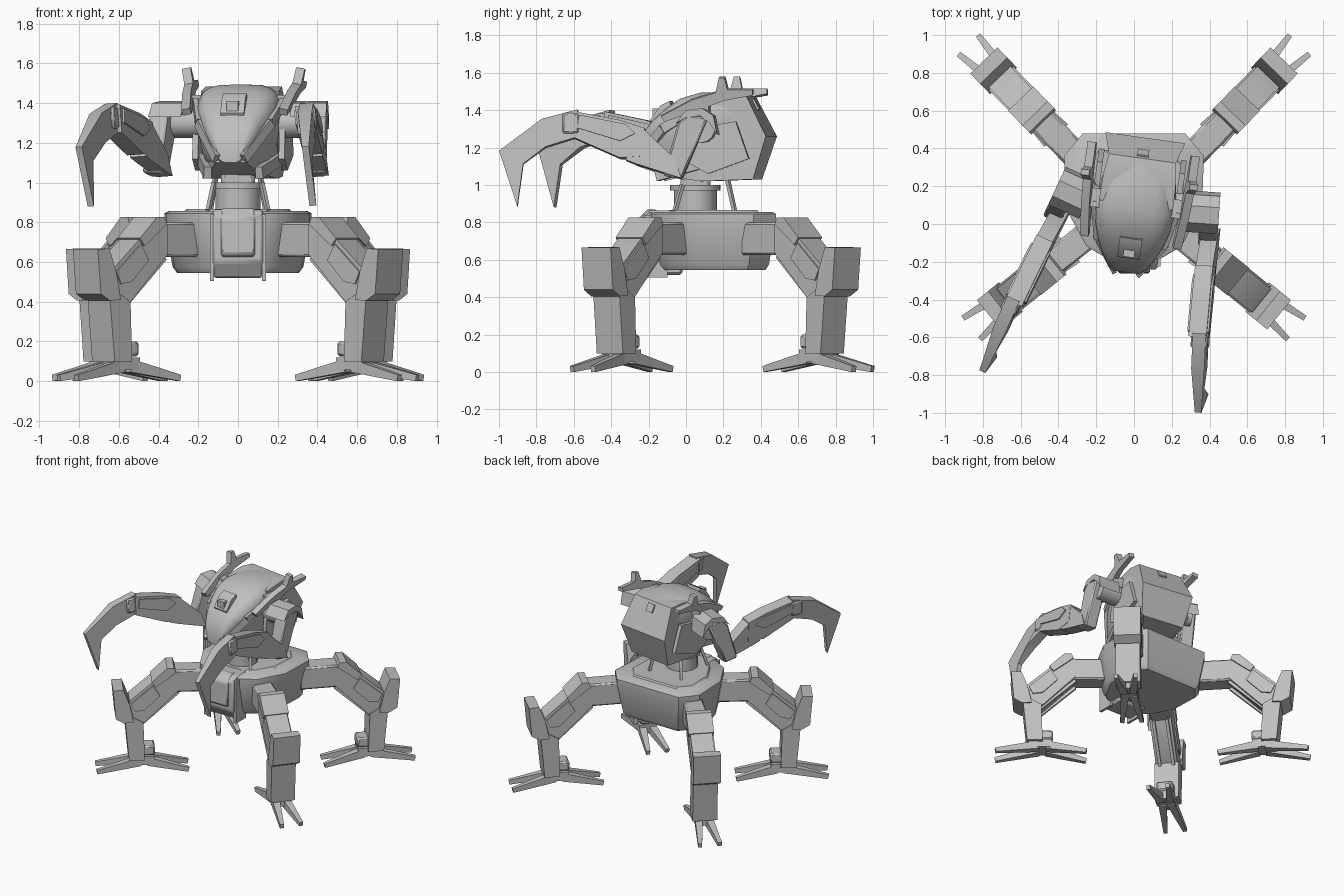
import bpy, bmesh
from math import radians, sin, cos, pi, copysign
from mathutils import Matrix, Vector

cube = bpy.data.objects.get("Cube")
if cube:
    bpy.data.objects.remove(cube, do_unlink=True)

grey = bpy.data.materials.new("plain_grey")
grey.use_nodes = True
GREY = (0.52, 0.52, 0.52, 1)
grey.diffuse_color = GREY
grey.node_tree.nodes["Principled BSDF"].inputs["Base Color"].default_value = GREY


def frame(x, y, deg):
    """Local x points along the heading, local y sideways, z up."""
    return Matrix.Translation((x, y, 0)) @ Matrix.Rotation(radians(deg), 4, "Z")


def roll(deg, y, z):
    """Turn about the heading axis through a point."""
    pivot = Matrix.Translation((0, y, z))
    return pivot @ Matrix.Rotation(radians(deg), 4, "X") @ pivot.inverted()


def finish(name, bm, M, bevel=0):
    bm.transform(M)
    bmesh.ops.recalc_face_normals(bm, faces=bm.faces)
    me = bpy.data.meshes.new(name)
    bm.to_mesh(me)
    bm.free()
    me.materials.append(grey)
    me.shade_smooth()
    me.set_sharp_from_angle(angle=radians(32))
    ob = bpy.data.objects.new(name, me)
    bpy.context.collection.objects.link(ob)
    if bevel:
        mod = ob.modifiers.new("edge", "BEVEL")
        mod.width = bevel
        mod.segments = 1


def loft(name, rings, M=Matrix(), bevel=0):
    """Skin a list of equal-length point rings and cap both ends."""
    bm = bmesh.new()
    vs = [[bm.verts.new(p) for p in r] for r in rings]
    n = len(vs[0])
    for a, b in zip(vs, vs[1:]):
        for i in range(n):
            j = (i + 1) % n
            bm.faces.new((a[i], a[j], b[j], b[i]))
    bm.faces.new(vs[0])
    bm.faces.new(vs[-1])
    finish(name, bm, M, bevel)


def prism(name, pts, w, M=Matrix(), off=0, taper=lambda u, z: 1, bevel=0):
    """Side profile (along, height) extruded sideways by width w."""
    rings = [[(u, off + s * w / 2 * taper(u, z), z) for u, z in pts] for s in (-1, 1)]
    loft(name, rings, M, bevel)


def block(name, u0, u1, z0, z1, w, M=Matrix(), off=0, bevel=0):
    prism(name, [(u0, z0), (u1, z0), (u1, z1), (u0, z1)], w, M, off, bevel=bevel)


def beam(name, a, b, w, h, M=Matrix(), end=1.0):
    """Straight bar from a to b, its far end scaled by end."""
    a, b = Vector(a), Vector(b)
    d = (b - a).normalized()
    side = d.cross(Vector((0, 0, 1))).normalized()
    up = side.cross(d)
    corners = [(-1, -1), (1, -1), (1, 1), (-1, 1)]
    rings = [[p + side * (i * w * k / 2) + up * (j * h * k / 2) for i, j in corners]
             for p, k in ((a, 1), (b, end))]
    loft(name, rings, M)


def drum(name, r, depth, centre, axis, M=Matrix(), n=14):
    bm = bmesh.new()
    bmesh.ops.create_cone(bm, cap_ends=True, segments=n, radius1=r, radius2=r, depth=depth)
    turn = Matrix.Rotation(pi / 2, 4, "X") if axis == "side" else Matrix()
    finish(name, bm, M @ Matrix.Translation(centre) @ turn)


# Lower hull: one outline stacked at several heights
half = [(.27, .48), (.37, .36), (.36, .08), (.25, -.12), (.13, -.19)]
outline = half + [(-x, y) for x, y in reversed(half)]


def hull_stack(name, levels):
    loft(name, [[(x * k, .15 + (y - .15) * k, z) for x, y in outline] for z, k in levels])


hull_stack("hull", [(.545, .83), (.575, .89), (.81, 1), (.845, 1), (.856, .95)])
hull_stack("deck_plate", [(.85, .74), (.867, .70)])

# Front housing with a hatch
F = frame(0, 0, -90)
prism("front_housing", [(.02, .52), (.19, .52), (.24, .60), (.24, .83), (.2, .865), (.02, .865)],
      .25, F, bevel=.012)
prism("front_hatch", [(.23, .62), (.262, .64), (.256, .82), (.2, .875), (.15, .865)], .17, F, bevel=.01)
for s in (-1, 1):
    block("housing_rail", .1, .225, .505, .84, .02, F, s * .13)

# Waist column with turning ring, yoke and struts
drum("waist_column", .115, .14, (0, .05, .91), "up")
drum("waist_ring", .135, .03, (0, .05, .985), "up", n=20)
block("waist_yoke", -.13, .03, .95, 1.07, .17, F, bevel=.02)
for s in (-1, 1):
    beam("waist_strut", (s * .11, .22, 1.04), (s * .14, .26, .86), .02, .02)
    beam("waist_brace", (s * .12, -.02, 1.0), (s * .15, -.06, .86), .02, .02)


# Legs
def leg(M, tag):
    block(tag + "_hip", -.50, -.19, .625, .80, .145, M, bevel=.012)
    prism(tag + "_thigh", [(-.24, .64), (-.24, .79), (-.12, .77), (.11, .57), (.12, .44),
                           (.04, .39), (.0, .40)], .16, M)
    prism(tag + "_knee_cap", [(-.225, .79), (-.21, .827), (-.16, .827), (-.05, .72),
                              (-.08, .68), (-.16, .74)], .185, M)
    prism(tag + "_thigh_cover", [(-.06, .69), (.10, .55), (.07, .49), (.0, .50), (-.11, .61)], .18, M)
    for s in (-1, 1):
        beam(tag + "_piston", (-.24, s * .05, .62), (.02, s * .05, .38), .022, .022, M)
    prism(tag + "_shin", [(0, .10), (.113, .10), (.142, .41), (.195, .44), (.222, .66), (.155, .66),
                          (.10, .52), (.08, .44), (.01, .40)], .18, M)
    prism(tag + "_shin_guard", [(.08, .41), (.15, .405), (.21, .44), (.23, .665), (.155, .668),
                                (.11, .55)], .2, M)
    block(tag + "_ankle_lug", -.075, .02, .125, .20, .12, M, bevel=.012)
    block(tag + "_foot_hub", -.07, .1, .055, .12, .13, M)
    for end in (-.32, .345):
        d = copysign(1, end)
        for s in (-1, 1):
            beam(tag + "_toe", (d * .03, s * .033, .077), (end, s * .072, .016), .058, .065, M, .5)


mirror = Matrix.Scale(-1, 4, (1, 0, 0))
for tag, M in (("rear", frame(.635, .70, 46)), ("front", frame(.59, -.336, -39))):
    leg(M, "left_" + tag + "_leg")
    leg(mirror @ M, "right_" + tag + "_leg")

# Upper body, turned slightly to its right
T = frame(.01, .1, -98)


def section(u, hw, lo, hi, n=24):
    """Rounded-square cross-section, narrower towards the bottom."""
    pts = []
    for i in range(n):
        c, v = (copysign(abs(f) ** .6, f) for f in (cos(2 * pi * i / n), sin(2 * pi * i / n)))
        pts.append((u, hw * c * (.86 + .14 * v), (lo + hi) / 2 + (hi - lo) / 2 * v))
    return pts


stations = [(-.24, .19, 1.06, 1.475), (-.12, .22, 1.04, 1.495), (.02, .238, 1.04, 1.495),
            (.12, .225, 1.04, 1.465), (.2, .195, 1.06, 1.41), (.28, .15, 1.08, 1.34),
            (.33, .115, 1.09, 1.27), (.36, .075, 1.10, 1.19)]
loft("canopy", [section(*s) for s in stations], T)
prism("rear_shell", [(.0, 1.02), (-.285, 1.03), (-.36, 1.26), (-.25, 1.475), (-.15, 1.485), (.0, 1.46)],
      .46, T, taper=lambda u, z: 1 - .7 * abs(z - 1.26) - (.07 if u < -.2 else 0))
prism("chin", [(.0, 1.02), (.2, 1.05), (.35, 1.10), (.33, 1.16), (.0, 1.2)], .38, T,
      taper=lambda u, z: 1 - 1.7 * max(u, 0))
beam("rear_hatch", (-.255, 0, 1.455), (-.285, 0, 1.40), .06, .03, T)

# Brow sensor, rails, side panels and horns
prism("brow_frame", [(.17, 1.41), (.27, 1.32), (.285, 1.35), (.23, 1.425), (.18, 1.45)], .12, T)
block("brow_lens", .2, .278, 1.36, 1.41, .06, T)
for s in (-1, 1):
    beam("canopy_rail", (.0, s * .23, 1.42), (.2, s * .185, 1.30), .025, .05, T)
    beam("nose_rail", (.2, s * .185, 1.30), (.36, s * .07, 1.12), .025, .05, T)
    beam("jaw_rail", (-.02, s * .2, 1.12), (.24, s * .13, 1.05), .04, .06, T)
    prism("side_panel", [(-.27, 1.14), (-.05, 1.06), (.06, 1.12), (.04, 1.3), (-.2, 1.34)], .03, T, s * .22)
    H = T @ roll(-s * 11.5, s * .255, 1.4) @ Matrix.Translation((0, s * .255, 0))
    prism("horn", [(.2, 1.37), (.03, 1.46), (-.1, 1.50), (-.12, 1.58), (-.15, 1.58), (-.165, 1.515),
                   (-.30, 1.515), (-.30, 1.485), (-.14, 1.455), (-.05, 1.42), (.18, 1.34)], .045, H)
    block("horn_mount", -.06, .04, 1.36, 1.44, .1, T, s * .23)


# Arms ending in hooked claws
def arm(M, tag, s, twist):
    drum(tag + "_shoulder_joint", .075, .22, (-.1, -s * .1, 1.30), "side", M)
    prism(tag + "_shoulder_guard", [(-.19, 1.27), (-.17, 1.37), (-.11, 1.41), (-.02, 1.40), (.03, 1.33),
                                    (-.02, 1.36), (-.1, 1.37), (-.15, 1.33)], .18, M, -s * .04)
    prism(tag + "_upper_arm", [(-.14, 1.36), (-.03, 1.375), (.02, 1.33), (.10, 1.05), (.0, 1.03)],
          .10, M, bevel=.01)
    R = M @ roll(twist, -s * .01, 1.3)
    prism(tag + "_elbow", [(.0, 1.03), (.04, 1.14), (.20, 1.29), (.26, 1.29), (.30, 1.13), (.25, 1.11)],
          .09, R, -s * .01)
    prism(tag + "_forearm", [(.20, 1.15), (.20, 1.30), (.34, 1.345), (.58, 1.39), (.58, 1.25), (.33, 1.14)],
          .095, R, -s * .01)
    prism(tag + "_forearm_plate", [(.25, 1.27), (.30, 1.32), (.55, 1.37), (.56, 1.30), (.33, 1.23)],
          .115, R, -s * .01)
    block(tag + "_wrist", .55, .64, 1.27, 1.38, .09, R, bevel=.01)
    prism(tag + "_claw", [(.57, 1.25), (.56, 1.40), (.75, 1.35), (.98, 1.18), (.88, .88), (.85, 1.11),
                          (.73, 1.20)], .07, R, taper=lambda u, z: .5 if u > .8 else 1)


arm(frame(.395, -.02, -94), "left_arm", 1, 6)
arm(frame(-.396, .11, -115), "right_arm", -1, 4)
